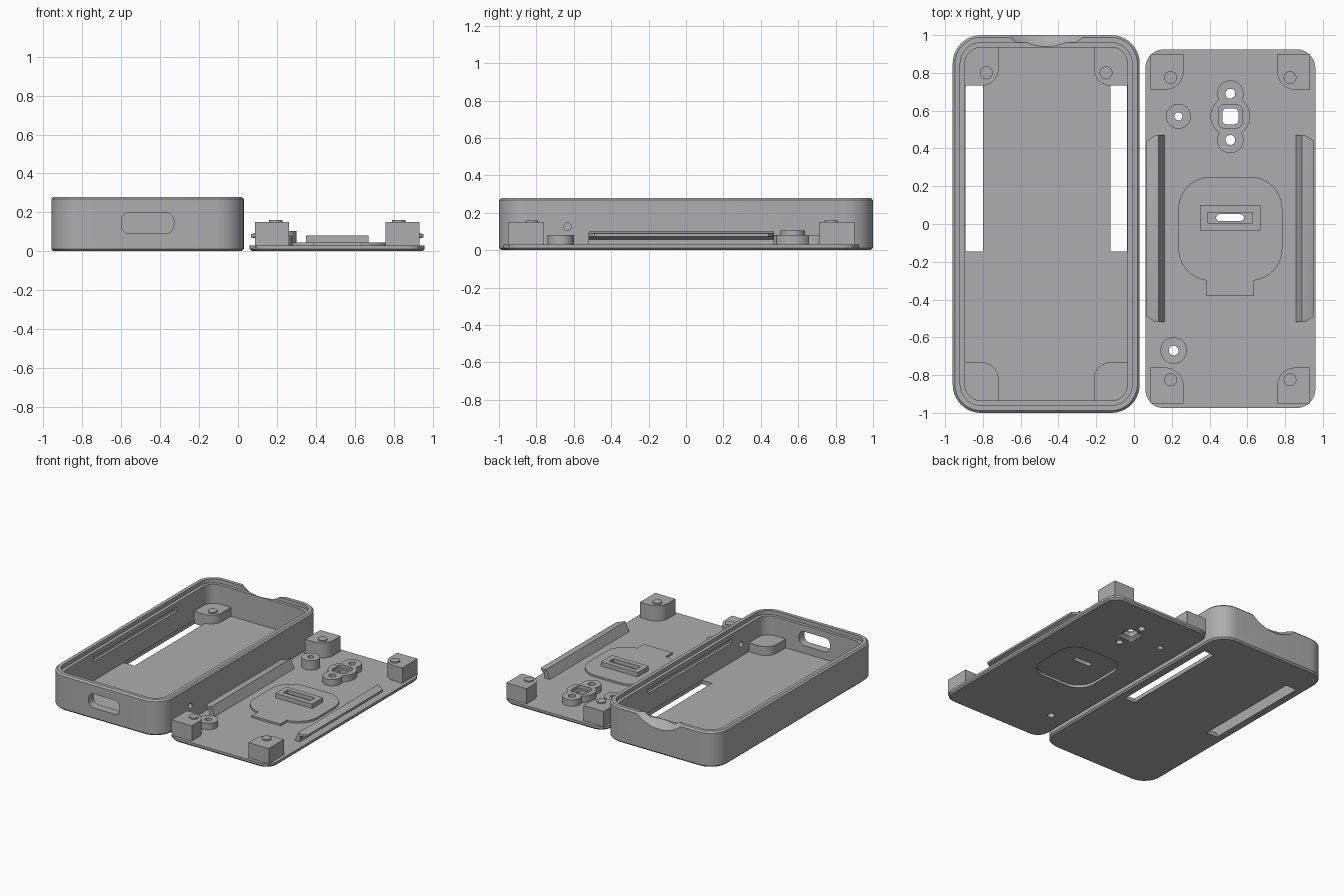
import bpy, bmesh, math
from mathutils import Vector

cube = bpy.data.objects.get("Cube")
if cube:
    bpy.data.objects.remove(cube, do_unlink=True)

GREY = (0.42, 0.42, 0.42, 1)
grey = bpy.data.materials.new("matte grey plastic")
grey.use_nodes = True
grey.diffuse_color = GREY
grey.node_tree.nodes["Principled BSDF"].inputs["Base Color"].default_value = GREY


def rrect(x0, y0, x1, y1, radii, inset=0.0, seg=10):
    """Rounded rectangle; radii run from lower left, counterclockwise."""
    if not isinstance(radii, (tuple, list)):
        radii = [radii] * 4
    x0, y0, x1, y1 = x0 + inset, y0 + inset, x1 - inset, y1 - inset
    pts = []
    corners = [(x0, y0, 1, 1), (x1, y0, -1, 1), (x1, y1, -1, -1), (x0, y1, 1, -1)]
    for i, (x, y, sx, sy) in enumerate(corners):
        r = radii[i] - inset
        if r <= 0:
            pts.append((x, y))
            continue
        for k in range(seg + 1):
            a = math.pi * (1 + i / 2 + k / seg / 2)
            pts.append((x + sx * r + r * math.cos(a), y + sy * r + r * math.sin(a)))
    return pts


def disc(x, y, r, seg=40):
    return [(x + r * math.cos(2 * math.pi * k / seg), y + r * math.sin(2 * math.pi * k / seg))
            for k in range(seg)]


def loft(name, rings):
    """Closed solid through rings of 3D points."""
    bm = bmesh.new()
    vs = [[bm.verts.new(p) for p in ring] for ring in rings]
    n = len(vs[0])
    for a, b in zip(vs, vs[1:]):
        for i in range(n):
            bm.faces.new((a[i], a[(i + 1) % n], b[(i + 1) % n], b[i]))
    bm.faces.new(vs[0][::-1])
    bm.faces.new(vs[-1])
    bmesh.ops.recalc_face_normals(bm, faces=bm.faces)
    mesh = bpy.data.meshes.new(name)
    bm.to_mesh(mesh)
    bm.free()
    mesh.materials.append(grey)
    obj = bpy.data.objects.new(name, mesh)
    bpy.context.collection.objects.link(obj)
    return obj


def stack(name, levels):
    return loft(name, [[(x, y, z) for x, y in pts] for pts, z in levels])


def prism(name, pts, z0, z1):
    return stack(name, [(pts, z0), (pts, z1)])


def box(name, x0, y0, z0, x1, y1, z1):
    return prism(name, rrect(x0, y0, x1, y1, 0), z0, z1)


def combine(obj, others, operation="DIFFERENCE"):
    """Apply booleans and delete the helper solids."""
    for other in others:
        other.hide_render = True
        mod = obj.modifiers.new("bool", "BOOLEAN")
        mod.operation, mod.object, mod.solver = operation, other, "EXACT"
    bpy.context.view_layer.update()
    mesh = bpy.data.meshes.new_from_object(
        obj.evaluated_get(bpy.context.evaluated_depsgraph_get()))
    obj.modifiers.clear()
    obj.data = mesh
    for other in others:
        bpy.data.objects.remove(other, do_unlink=True)
    return obj


parts = []

# Tray: chamfered shell with a stepped rim
TX0, TX1 = -0.96, 0.03
TC = (TX0 + TX1) / 2
shell = [(.012, 0), (0, .012), (0, .268), (.012, .28), (.04, .28),
         (.04, .25), (.065, .25), (.065, .03)]
tray = stack("tray", [(rrect(TX0, -1, TX1, 1, .15, d), z) for d, z in shell])

# Floor slots, snap grooves, end port, cable hole and thumb scoop
cuts = [box("cut", -.893, -.145, -.1, -.80, .735, .06),
        box("cut", -.125, -.145, -.1, -.037, .735, .06),
        box("cut", -.915, -.52, .18, -.85, .52, .215),
        box("cut", -.08, -.52, .18, -.015, .52, .215)]
port = rrect(-.6, .09, -.33, .2, .045)
cuts.append(loft("cut", [[(x, y, z) for x, z in port] for y in (-1.1, -.9)]))
hole = disc(-.635, .125, .021)
cuts.append(loft("cut", [[(x, y, z) for y, z in hole] for x in (-.1, .1)]))
bm = bmesh.new()
bmesh.ops.create_uvsphere(bm, u_segments=64, v_segments=40, radius=.355)
bmesh.ops.translate(bm, verts=bm.verts, vec=Vector((TC, 1.205, .485)))
scoop_mesh = bpy.data.meshes.new("scoop")
bm.to_mesh(scoop_mesh)
bm.free()
scoop_mesh.materials.append(grey)
scoop = bpy.data.objects.new("scoop", scoop_mesh)
bpy.context.collection.objects.link(scoop)
cuts.append(scoop)
parts.append(combine(tray, cuts))


def corner_post(name, cx, cy, sx, sy, w, d, r, outer, z0, z1):
    """Post at corner (cx, cy) of a plate, rounded on its inward corner."""
    x0, x1 = sorted((cx, cx - sx * w))
    y0, y1 = sorted((cy, cy - sy * d))
    inner = {(1, 1): 0, (-1, 1): 1, (-1, -1): 2, (1, -1): 3}[(sx, sy)]
    radii = [0] * 4
    radii[inner], radii[(inner + 2) % 4] = r, outer
    parts.append(prism(name, rrect(x0, y0, x1, y1, radii), z0, z1))


LC = 0.51
for sx, side in ((-1, "right"), (1, "left")):
    for sy, end in ((-1, "front"), (1, "back")):
        # Low tray posts, the back pair with locating pins
        corner_post(f"tray_post_{end}_{side}", TC + sx * .432, sy * .937, sx, sy,
                    .18, .205, .09, .083, .02, .10)
        if sy > 0:
            parts.append(prism(f"tray_pin_{side}", disc(TC + sx * .317, .80, .034), .09, .11))
        # Lid posts with pins
        corner_post(f"lid_post_{end}_{side}", LC + sx * .423, -.025 + sy * .925, sx, sy,
                    .176, .19, .1, 0, .02, .15)
        parts.append(prism(f"lid_pin_{end}_{side}",
                           disc(LC + sx * .316, -.025 + sy * .8, .034), .14, .16))
    # Snap rails with tapered ends
    rings = []
    for y, bump in ((-.52, .115), (-.49, .067), (.44, .067), (.47, .115)):
        profile = [(.165, .022), (.13, .10), (.118, .10), (bump, .088),
                   (bump, .072), (.118, .058), (.118, .022)]
        rings.append([(LC + sx * (LC - x), y, z) for x, z in profile])
    parts.append(loft(f"snap_rail_{side}", rings))

# Lid plate with raised centre pad, frame and bosses
lid = stack("lid", [(rrect(.06, -.975, .96, .925, .1, d), z)
                    for d, z in ((.012, 0), (0, .012), (0, .03))])
pad_outline = (.235, -.30, .785, .25, .17)
pad = combine(prism("centre_pad", rrect(*pad_outline), .022, .045),
              [box("tab", .385, -.38, .022, .635, -.2, .045)], "UNION")
frame = prism("slot_frame", rrect(.35, -.035, .67, .10, 0), .03, .08)
sensor = combine(prism("sensor_boss", disc(LC, .57, .105), .02, .08),
                 [prism("lobe", disc(LC, y, .07), .02, .08) for y in (.69, .445)], "UNION")
back_boss = prism("back_screw_boss", disc(.235, .57, .066), .02, .105)
front_boss = prism("front_screw_boss", disc(.21, -.67, .07), .02, .08)


def slot():
    return prism("cut", rrect(.435, .015, .582, .052, .018), -.1, .2)


def window():
    return prism("cut", rrect(.468, .528, .552, .612, .02), -.1, .2)


def sensor_holes():
    return [prism("cut", disc(LC, y, .026), -.1, .2) for y in (.69, .445)]


def screw_hole(x, y, r):
    return prism("cut", disc(x, y, r), -.1, .2)


BACK, FRONT = (.235, .57, .021), (.21, -.67, .026)
flare = stack("cut", [(rrect(.44, .5, .58, .64, .03), -.001),
                      (rrect(.468, .528, .552, .612, .02), .02)])
combine(lid, [prism("cut", rrect(*pad_outline, .03), -.1, .02), slot(), window(), flare,
              screw_hole(*BACK), screw_hole(*FRONT)] + sensor_holes())
combine(pad, [slot()])
combine(frame, [prism("cut", rrect(.39, .005, .627, .062, 0), .05, .2), slot()])
combine(sensor, [window(), prism("cut", rrect(.448, .508, .572, .632, .03), .055, .2)]
        + sensor_holes())
combine(back_boss, [screw_hole(*BACK)])
combine(front_boss, [screw_hole(*FRONT)])
parts += [lid, pad, frame, sensor, back_boss, front_boss]

# Smooth curved walls, keep edges sharp
bpy.ops.object.select_all(action="DESELECT")
for obj in parts:
    obj.select_set(True)
bpy.context.view_layer.objects.active = parts[0]
bpy.ops.object.shade_smooth_by_angle(angle=math.radians(30))
